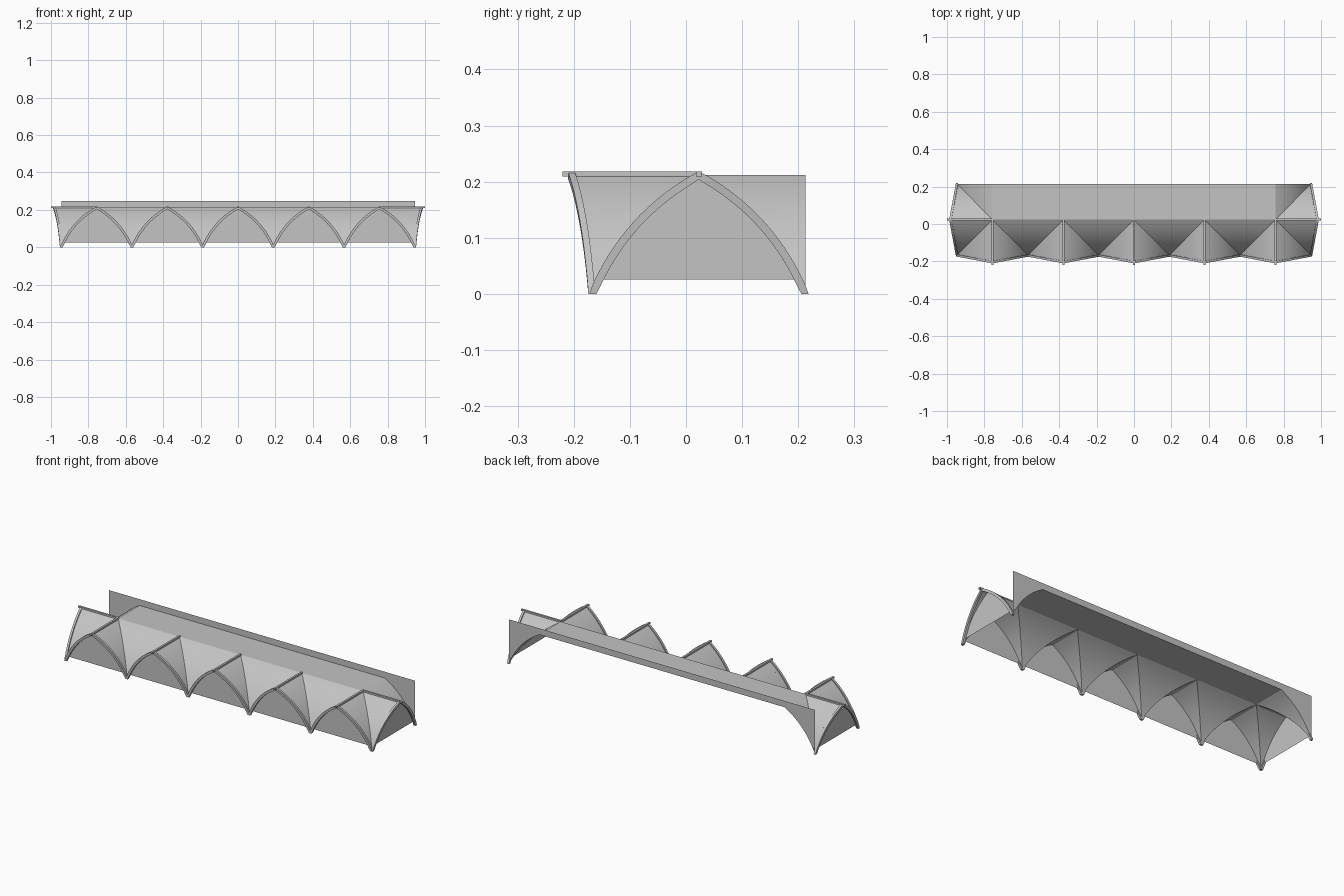
import bpy, bmesh, math
from mathutils import Vector

if "Cube" in bpy.data.objects:
    bpy.data.objects.remove(bpy.data.objects["Cube"])

H, AX, AY, YC, LEAN = 0.212, 0.189, 0.19, 0.023, 0.036
BAYS = [(i - 2) * 2 * AX for i in range(5)]
END = BAYS[-1]
BACK = YC + AY
STEPS = 16
UP = Vector((0, 0, 1))

grey = bpy.data.materials.new("light_grey")
grey.use_nodes = True
grey.diffuse_color = (0.55, 0.55, 0.55, 1)
grey.node_tree.nodes["Principled BSDF"].inputs["Base Color"].default_value = (0.55, 0.55, 0.55, 1)


def finish(name, bm, smooth=False):
    mesh = bpy.data.meshes.new(name)
    bm.to_mesh(mesh)
    bm.free()
    mesh.materials.append(grey)
    obj = bpy.data.objects.new(name, mesh)
    bpy.context.collection.objects.link(obj)
    if smooth:
        bpy.ops.object.select_all(action='DESELECT')
        obj.select_set(True)
        bpy.context.view_layer.objects.active = obj
        bpy.ops.object.shade_smooth_by_angle(angle=math.radians(30))
    return obj


def arch(t):
    """Pointed arch, t from -1 to 1: returns sideways fraction and height."""
    a = abs(t)
    chord = math.hypot(H, AY)
    bulge = 4 * 0.025 * a * (1 - a)
    w = a + bulge * H / chord / AY
    return math.copysign(w, t), H * (1 - a) + bulge * AY / chord


def strip(bm, left, right, up=True):
    """Ruled surface between two rows of points."""
    a = [bm.verts.new(p) for p in left]
    b = [bm.verts.new(p) for p in right]
    for i in range(len(a) - 1):
        face = bm.faces.new((a[i], b[i], b[i + 1], a[i + 1]))
        face.normal_update()
        if face.normal.z < 0:
            face.normal_flip()


HALF = [arch(i / STEPS) for i in range(STEPS + 1)]
FULL = [arch(i / STEPS) for i in range(-STEPS, STEPS + 1)]


def front_point(x):
    return lambda w, z: Vector((x + AX * w, YC - AY - LEAN * (1 - abs(w)), z))


def end_point(s):
    return lambda w, z: Vector((s * (END + AX + LEAN * (1 - abs(w))), YC + AY * w, z))


# Vault shell: cells between the diagonal groins
vault = bmesh.new()


def groin(x, sx, sy):
    return [(x + sx * AX * w, YC + sy * AY * w, z) for w, z in HALF]


for x in BAYS:
    for s in (-1, 1):
        strip(vault, groin(x, s, -1), [front_point(x)(s * w, z) for w, z in HALF])
for x0, x1 in zip(BAYS, BAYS[1:]):
    strip(vault, groin(x0, 1, -1), groin(x1, -1, -1))
for s in (-1, 1):
    for sy in (-1, 1):
        strip(vault, groin(s * END, s, sy), [end_point(s)(sy * w, z) for w, z in HALF])
    strip(vault, groin(s * END, s, 1), [(s * (END + AX * w), BACK, z) for w, z in HALF])
strip(vault, [(-END, YC, H), (-END, BACK, H)], [(END, YC, H), (END, BACK, H)])
finish("vault_shell", vault, smooth=True)


# Arch ribs: square section swept along each open arch
def rib(name, point, out):
    bm = bmesh.new()
    path = [point(w, z) for w, z in FULL]
    rings = []
    for i, p in enumerate(path):
        along = path[min(i + 1, len(path) - 1)] - path[max(i - 1, 0)]
        radial = along.cross(out).normalized()
        if radial.z < 0:
            radial = -radial
        corners = [p + radial * r + out * o for r, o in
                   ((-0.008, -0.005), (-0.008, 0.007), (0.006, 0.007), (0.006, -0.005))]
        for c in corners:
            c.z = max(c.z, 0)
            if i in (0, len(path) - 1):
                c.z = 0
        rings.append([bm.verts.new(c) for c in corners])
    for a, b in zip(rings, rings[1:]):
        for k in range(4):
            bm.faces.new((a[k], a[(k + 1) % 4], b[(k + 1) % 4], b[k]))
    bm.faces.new(rings[0])
    bm.faces.new(rings[-1])
    bmesh.ops.recalc_face_normals(bm, faces=bm.faces)
    finish(name, bm, smooth=True)


# Ridge beams: slim bars along the crown of each open bay
def beam(name, start, stop):
    bm = bmesh.new()
    bmesh.ops.create_cube(bm, size=1)
    mid, span = (start + stop) / 2, stop - start
    size = Vector((max(abs(span.x), 0.011), max(abs(span.y), 0.011), 0.009))
    for v in bm.verts:
        v.co = v.co * size + mid
    finish(name, bm)


# Infill panels: upright sheets closing each arch
def infill(name, place):
    bm = bmesh.new()
    pts = [arch(0.905 * i / STEPS) for i in range(-STEPS, STEPS + 1)]
    bm.faces.new([bm.verts.new(place(w, z)) for w, z in pts])
    finish(name, bm)


TOP = UP * (H + 0.002)
for n, x in enumerate(BAYS, 1):
    rib(f"front_rib_{n}", front_point(x), Vector((0, -1, 0)))
    beam(f"front_ridge_beam_{n}", Vector((x, YC, 0)) + TOP, Vector((x, -0.22, 0)) + TOP)
    infill(f"front_infill_{n}", lambda w, z: (x + AX * w, YC - AY, z))
for side, s in (("left", 1), ("right", -1)):
    rib(f"{side}_end_rib", end_point(s), Vector((s, 0, 0)))
    beam(f"{side}_end_ridge_beam", Vector((s * END, YC, 0)) + TOP, Vector((s, YC, 0)) + TOP)
    infill(f"{side}_end_infill", lambda w, z: (s * (END + AX), YC + AY * w, z))

# Back wall: upright sheet with a wide opening under the vault
wall = bmesh.new()
edge = [(END + AX * w, max(z, 0.03)) for w, z in HALF]
outline = [(-x, z) for x, z in reversed(edge)] + edge
rows = [[wall.verts.new((x, BACK, z)) for x, z in outline],
        [wall.verts.new((x, BACK, 0.247)) for x, z in outline]]
for i in range(len(outline) - 1):
    wall.faces.new((rows[0][i + 1], rows[0][i], rows[1][i], rows[1][i + 1]))
finish("back_wall", wall)
